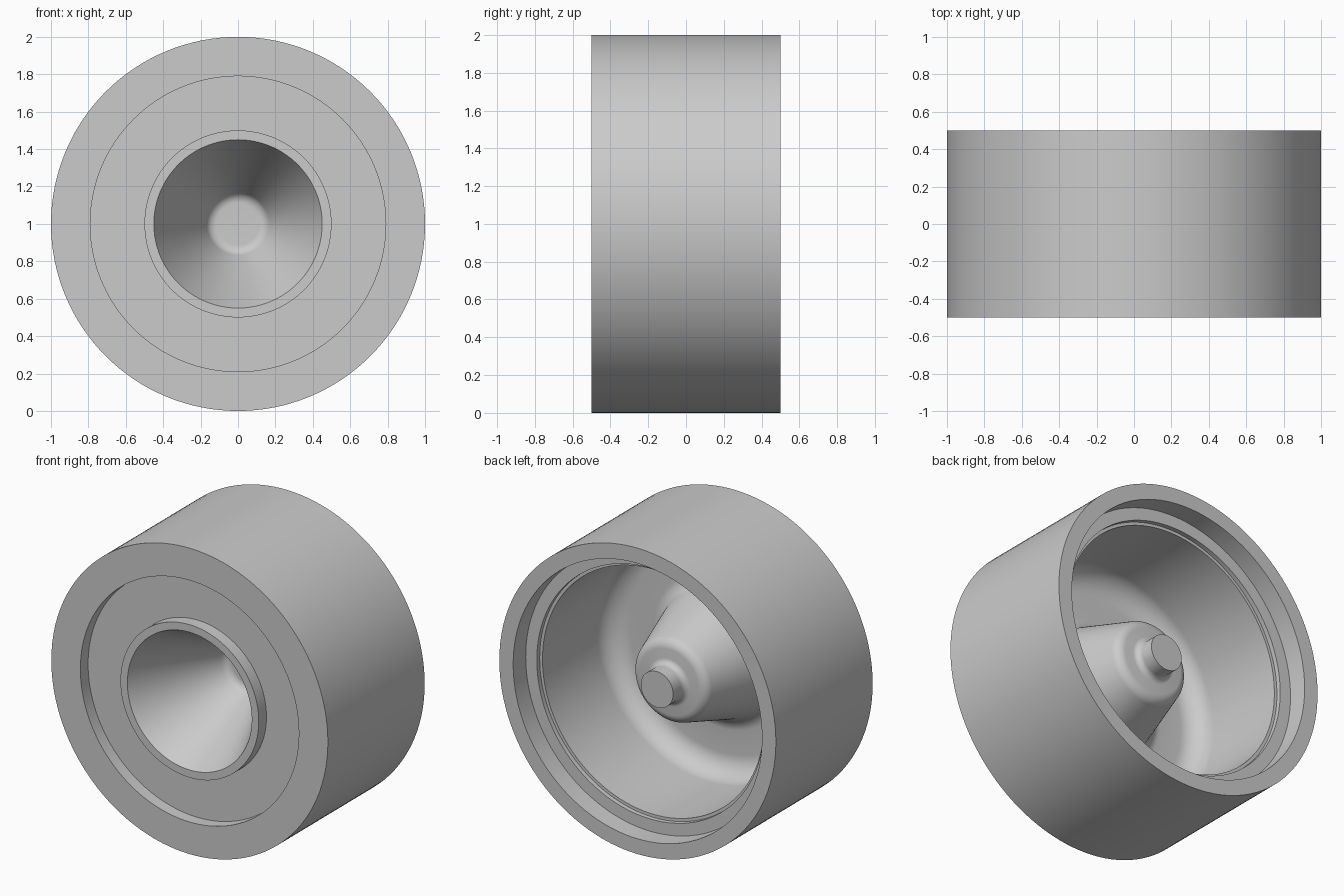
import bpy
import bmesh
import math
from mathutils import Vector

cube = bpy.data.objects.get("Cube")
if cube:
    bpy.data.objects.remove(cube, do_unlink=True)

SEGMENTS = 128


def rounded(points, steps=8):
    """Turn (radius, depth, fillet) corners into a profile with arc-like fillets."""
    out = []
    for i, (r, y, fillet) in enumerate(points):
        p = Vector((r, y))
        if not fillet:
            out.append(p)
            continue
        a = (Vector(points[i - 1][:2]) - p).normalized()
        b = (Vector(points[i + 1][:2]) - p).normalized()
        half = a.angle(b) / 2
        reach = fillet / math.tan(half)
        centre = p + (a + b).normalized() * fillet / math.sin(half)
        start, end = p + a * reach - centre, p + b * reach - centre
        for k in range(steps + 1):
            arm = start.lerp(end, k / steps).normalized() * fillet
            out.append(centre + arm)
    return out


def lathe(name, profile, material):
    """Spin a profile around the front-to-back axis."""
    bm = bmesh.new()
    rings = []
    for r, y in profile:
        if r < 1e-5:
            rings.append([bm.verts.new((0, y, 1))] * SEGMENTS)
            continue
        ring = []
        for k in range(SEGMENTS):
            t = math.tau * k / SEGMENTS
            ring.append(bm.verts.new((r * math.cos(t), y, 1 + r * math.sin(t))))
        rings.append(ring)
    for a, b in zip(rings, rings[1:]):
        for k in range(SEGMENTS):
            n = (k + 1) % SEGMENTS
            corners = list(dict.fromkeys((a[k], a[n], b[n], b[k])))
            bm.faces.new(corners)
    bmesh.ops.recalc_face_normals(bm, faces=bm.faces)
    mesh = bpy.data.meshes.new(name)
    bm.to_mesh(mesh)
    bm.free()
    mesh.materials.append(material)
    obj = bpy.data.objects.new(name, mesh)
    bpy.context.collection.objects.link(obj)
    bpy.ops.object.select_all(action='DESELECT')
    obj.select_set(True)
    bpy.context.view_layer.objects.active = obj
    bpy.ops.object.shade_smooth_by_angle(angle=math.radians(30))
    return obj


grey = bpy.data.materials.new("light_grey")
grey.use_nodes = True
colour = (0.6, 0.6, 0.6, 1)
grey.diffuse_color = colour
grey.node_tree.nodes["Principled BSDF"].inputs["Base Color"].default_value = colour

# Hollow front cone, from its blind end out to the hub lip
front_cone = [(0, 0.10, 0), (0.15, 0.10, 0.06), (0.45, -0.5, 0)]
# Hub lip, shallow front groove, outer drum and rear rim
drum = [(0.5, -0.5, 0), (0.5, -0.42, 0), (0.79, -0.42, 0), (0.79, -0.5, 0),
        (1, -0.5, 0), (1, 0.5, 0), (0.9, 0.5, 0)]
# Stepped rear seat and the rounded inner cavity
cavity = [(0.9, 0.37, 0), (0.82, 0.37, 0), (0.82, 0.34, 0), (0.8, 0.34, 0),
          (0.8, -0.36, 0.14), (0.43, -0.36, 0.1)]
# Rear cone with rounded shoulder, ending in a small pin
rear_cone = [(0.26, 0.17, 0.07), (0.117, 0.18, 0.04), (0.117, 0.3, 0), (0, 0.3, 0)]

lathe("wheel_body", rounded(front_cone + drum + cavity + rear_cone), grey)
